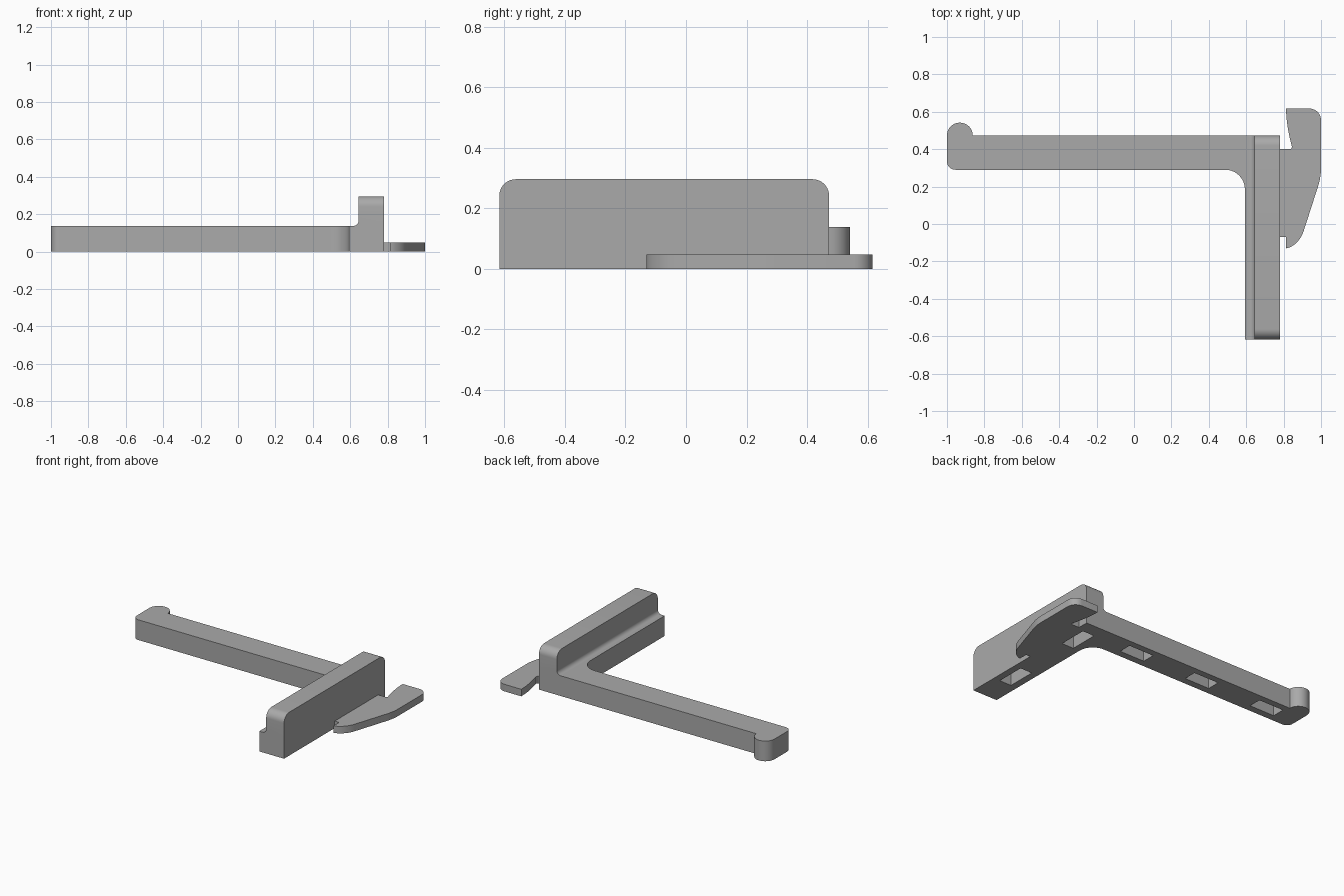
import bpy
import bmesh
from math import sin, cos, radians
from mathutils import Vector

if "Cube" in bpy.data.objects:
    bpy.data.objects.remove(bpy.data.objects["Cube"], do_unlink=True)

grey = bpy.data.materials.new("plain grey")
grey.use_nodes = True
colour = (0.4, 0.4, 0.4, 1)
grey.diffuse_color = colour
grey.node_tree.nodes["Principled BSDF"].inputs["Base Color"].default_value = colour

ARM_TOP, RAIL_TOP, CLIP_TOP = 0.138, 0.296, 0.048
FRONT, BACK = -0.617, 0.473
INNER, STEP, OUTER = 0.593, 0.645, 0.78


def arc(cx, cy, r, start, end, steps=10):
    """Points on a circular arc, angles in degrees."""
    angles = [radians(start + (end - start) * i / steps) for i in range(steps + 1)]
    return [(cx + r * cos(a), cy + r * sin(a)) for a in angles]


def curve(a, b, c, steps=8):
    """Points on a quadratic curve from a to c, pulled towards b."""
    a, b, c = Vector(a), Vector(b), Vector(c)
    ts = [i / steps for i in range(steps + 1)]
    return [tuple(a * (1 - t) ** 2 + b * 2 * t * (1 - t) + c * t * t) for t in ts]


def extrude(name, points, offset, round_ends=0.0):
    """Extrude a closed outline of 3D points by an offset."""
    bm = bmesh.new()
    face = bm.faces.new([bm.verts.new(p) for p in points])
    grown = bmesh.ops.extrude_face_region(bm, geom=[face])["geom"]
    bmesh.ops.translate(bm, vec=offset, verts=[g for g in grown if isinstance(g, bmesh.types.BMVert)])
    if round_ends:
        top = max(v.co.z for v in bm.verts)
        edges = [e for e in bm.edges
                 if all(abs(v.co.z - top) < 1e-5 for v in e.verts)
                 and abs(e.verts[0].co.y - e.verts[1].co.y) < 1e-5]
        bmesh.ops.bevel(bm, geom=edges, offset=round_ends, segments=10,
                        profile=0.5, affect='EDGES')
    bmesh.ops.recalc_face_normals(bm, faces=bm.faces)
    mesh = bpy.data.meshes.new(name)
    bm.to_mesh(mesh)
    bm.free()
    mesh.materials.append(grey)
    obj = bpy.data.objects.new(name, mesh)
    bpy.context.collection.objects.link(obj)
    return obj


def flat(points, z=0.0):
    return [(x, y, z) for x, y in points]


# L-shaped base: long arm with a rounded nub, inside fillet, short arm
base = [(OUTER, FRONT), (OUTER, BACK)]
base += arc(-0.931, BACK, 0.069, 0, 180, 16)
base += arc(-0.955, 0.335, 0.045, 180, 270, 8)
base += arc(INNER - 0.105, 0.185, 0.105, 90, 0)
base += [(INNER, FRONT)]
body = extrude("l_shaped_base", flat(base), (0, 0, ARM_TOP))

# Slots sunk into the underside
slots = [(x, 0.383, 0.19, 0.09) for x in (0.30, -0.225, -0.75)]
slots += [(0.687, y, 0.09, 0.20) for y in (-0.32, 0.28)]
for x, y, w, d in slots:
    corners = [(x + i * w / 2, y + j * d / 2) for i, j in ((-1, -1), (1, -1), (1, 1), (-1, 1))]
    cutter = extrude("slot_cutter", flat(corners, -0.05), (0, 0, 0.15))
    cutter.hide_render = True
    cut = body.modifiers.new("slot", 'BOOLEAN')
    cut.operation, cut.solver, cut.object = 'DIFFERENCE', 'EXACT', cutter
    bpy.context.view_layer.objects.active = body
    bpy.ops.object.modifier_apply(modifier=cut.name)
    bpy.data.objects.remove(cutter, do_unlink=True)

# Upright rail on the short arm, with a cove at its foot and rounded top ends
cove = 0.028
profile = [(OUTER, ARM_TOP), (OUTER, RAIL_TOP), (STEP, RAIL_TOP)]
profile += arc(STEP - cove, ARM_TOP + cove, cove, 0, -90, 8)
rail = extrude("upright_rail", [(x, FRONT, z) for x, z in profile],
               (0, BACK - FRONT, 0), round_ends=0.055)

# Thin side clip with a hooked end
clip = [(OUTER, -0.07), (0.813, -0.07), (0.813, -0.13)]
clip += curve((0.825, -0.128), (0.885, -0.105), (0.908, -0.035))
clip += curve((0.982, 0.195), (1.0, 0.25), (1.0, 0.30))
clip += arc(0.938, 0.555, 0.062, 0, 90)
clip += curve((0.813, 0.617), (0.813, 0.53), (0.845, 0.41))
clip += [(0.838, 0.40), (OUTER, 0.40)]
side_clip = extrude("side_clip", flat(clip), (0, 0, CLIP_TOP))

# Smooth the rounded walls and keep the edges sharp
for obj in (body, rail, side_clip):
    bpy.ops.object.select_all(action='DESELECT')
    obj.select_set(True)
    bpy.context.view_layer.objects.active = obj
    bpy.ops.object.shade_smooth_by_angle(angle=radians(30))
